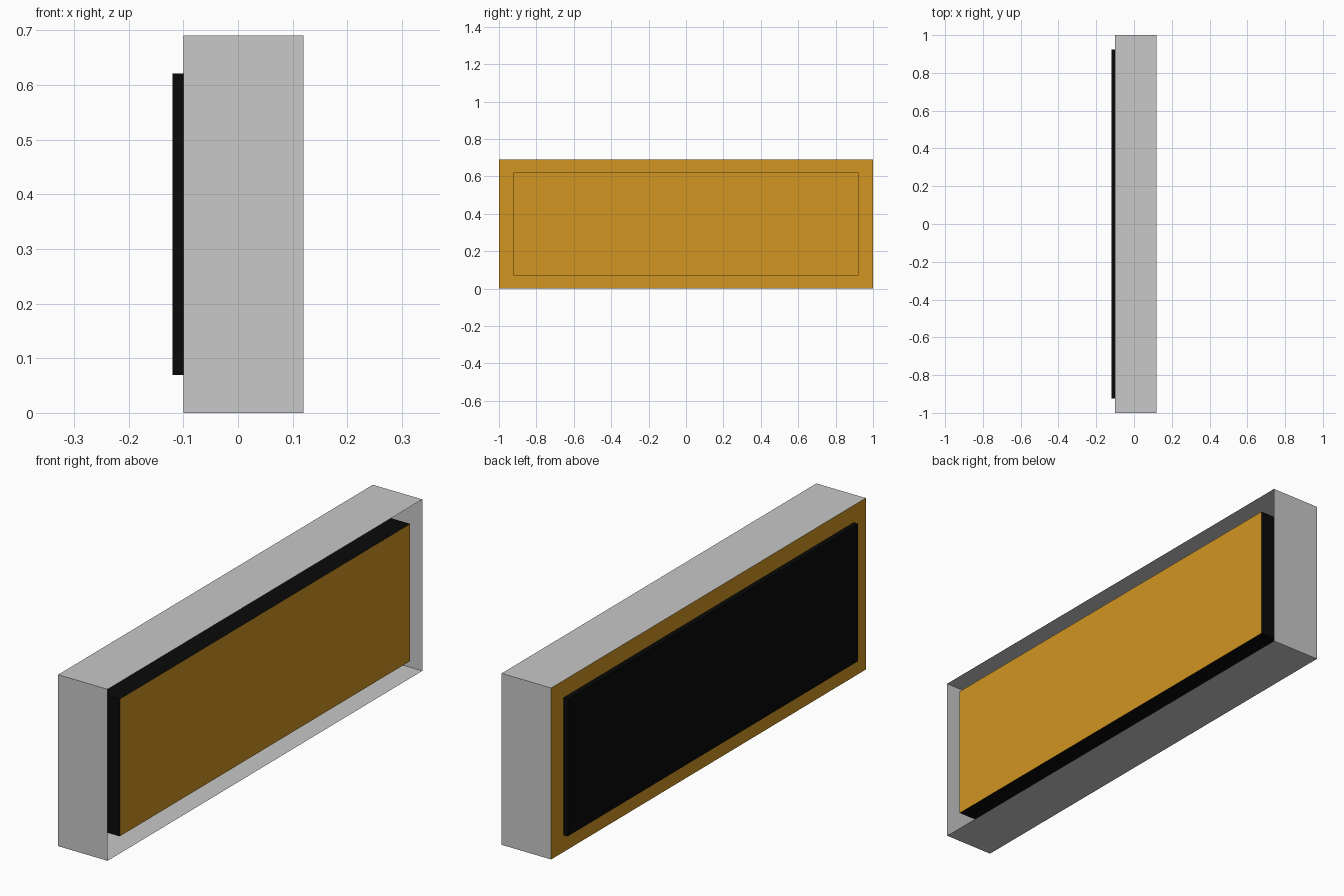
import bpy, bmesh
from mathutils import Matrix, Vector

if "Cube" in bpy.data.objects:
    bpy.data.objects.remove(bpy.data.objects["Cube"])


def material(name, rgb):
    m = bpy.data.materials.new(name)
    m.diffuse_color = (*rgb, 1.0)
    m.use_nodes = True
    m.node_tree.nodes["Principled BSDF"].inputs["Base Color"].default_value = m.diffuse_color
    return m


grey = material("light_grey", (0.58, 0.58, 0.58))
gold = material("amber", (0.63, 0.30, 0.016))
black = material("near_black", (0.003, 0.003, 0.003))


def box(name, lo, hi, mats, gold_dir, open_dir=None):
    """Box from corner to corner; one side is amber, one may be left open."""
    lo, hi = Vector(lo), Vector(hi)
    bm = bmesh.new()
    bmesh.ops.create_cube(bm, size=1.0, matrix=Matrix.Translation((lo + hi) / 2)
                          @ Matrix.Diagonal((*(hi - lo), 1.0)))
    bm.normal_update()
    for f in bm.faces:
        f.material_index = 1 if f.normal.x * gold_dir > 0.5 else 0
    if open_dir:
        bmesh.ops.delete(bm, geom=[f for f in bm.faces if f.normal.x * open_dir > 0.5],
                         context='FACES')
    mesh = bpy.data.meshes.new(name)
    bm.to_mesh(mesh)
    bm.free()
    for m in mats:
        mesh.materials.append(m)
    ob = bpy.data.objects.new(name, mesh)
    bpy.context.collection.objects.link(ob)
    return ob


# Thin-walled tray, open towards +x, with an amber back plate
box("outer_casing", (-0.10, -1.0, 0.0), (0.12, 1.0, 0.69), (grey, gold), -1, open_dir=1)

# Black block passing through the back plate, with an amber front face
box("inner_panel", (-0.12, -0.923, 0.069), (0.12, 0.923, 0.621), (black, gold), 1)
